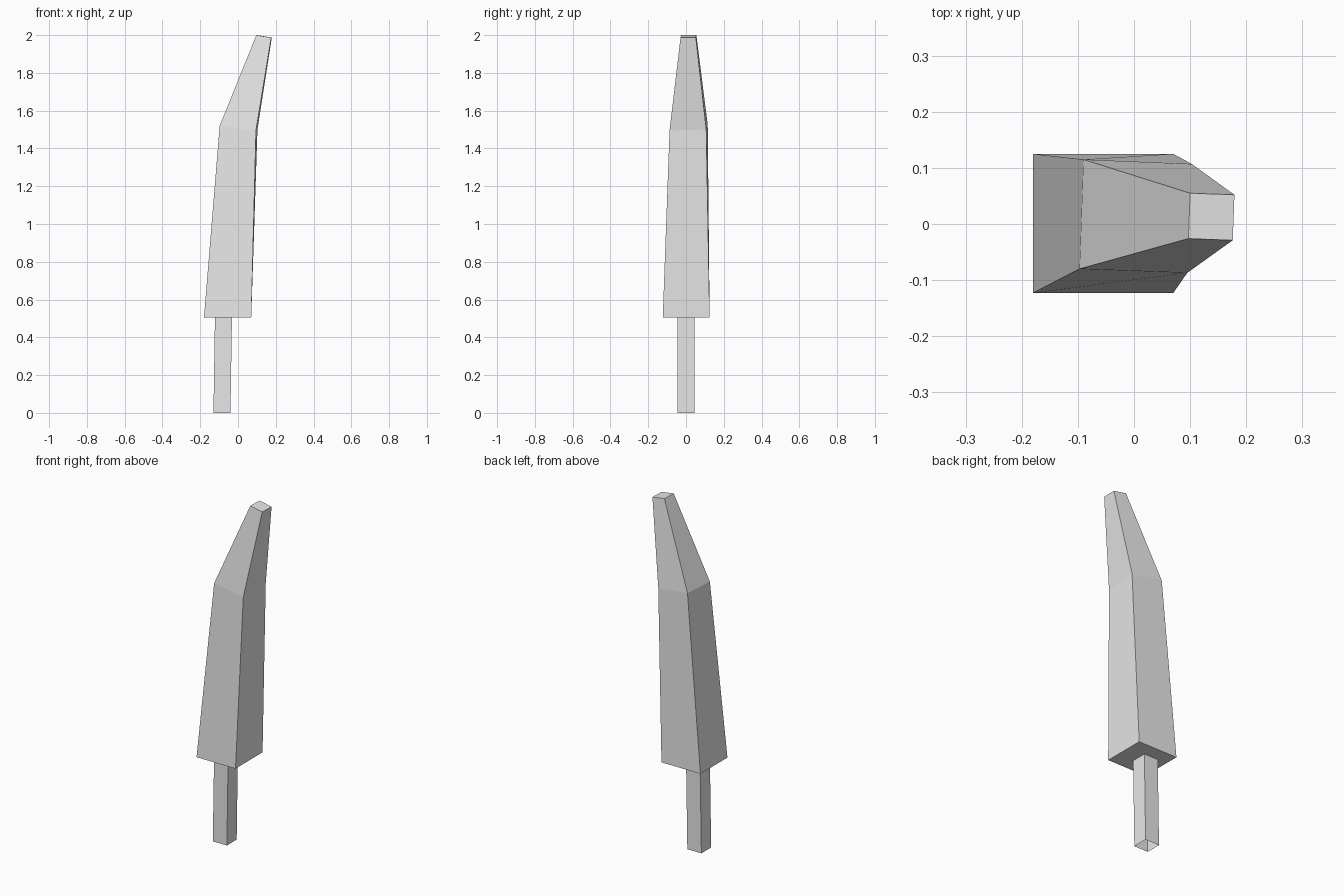
import bpy
import bmesh

cube = bpy.data.objects.get("Cube")
if cube:
    bpy.data.objects.remove(cube)

# Single plain grey for the whole model
GREY = (0.8, 0.8, 0.8, 1.0)
grey = bpy.data.materials.new("plain_grey")
grey.use_nodes = True
grey.diffuse_color = GREY
grey.node_tree.nodes["Principled BSDF"].inputs["Base Color"].default_value = GREY


def loft(name, rings, cap_bottom, cap_top):
    """Join four-cornered rings, listed upwards, into a flat-shaded tapering shaft."""
    bm = bmesh.new()
    loops = [[bm.verts.new(p) for p in ring] for ring in rings]
    for low, high in zip(loops, loops[1:]):
        for i in range(4):
            j = (i + 1) % 4
            bm.faces.new((low[i], low[j], high[j], high[i]))
    if cap_bottom:
        bm.faces.new(loops[0][::-1])
    if cap_top:
        bm.faces.new(loops[-1])
    mesh = bpy.data.meshes.new(name)
    bm.to_mesh(mesh)
    bm.free()
    mesh.materials.append(grey)
    obj = bpy.data.objects.new(name, mesh)
    bpy.context.collection.objects.link(obj)
    return obj


def rectangle(x0, x1, y0, y1, z):
    return [(x0, y0, z), (x1, y0, z), (x1, y1, z), (x0, y1, z)]


# Trunk: slim, slightly leaning, open underneath
loft("trunk", [
    rectangle(-0.13, -0.04, -0.045, 0.045, 0.0),
    rectangle(-0.122, -0.032, -0.045, 0.045, 0.505),
], False, False)

# Crown: broad base, slightly twisted shoulder, bent narrow tip
loft("crown", [
    rectangle(-0.18, 0.07, -0.123, 0.125, 0.505),
    [(-0.097, -0.08, 1.52), (0.095, -0.087, 1.495),
     (0.103, 0.107, 1.5), (-0.09, 0.115, 1.525)],
    [(0.097, -0.026, 2.0), (0.176, -0.029, 1.987),
     (0.179, 0.052, 1.987), (0.1, 0.055, 2.0)],
], True, True)
